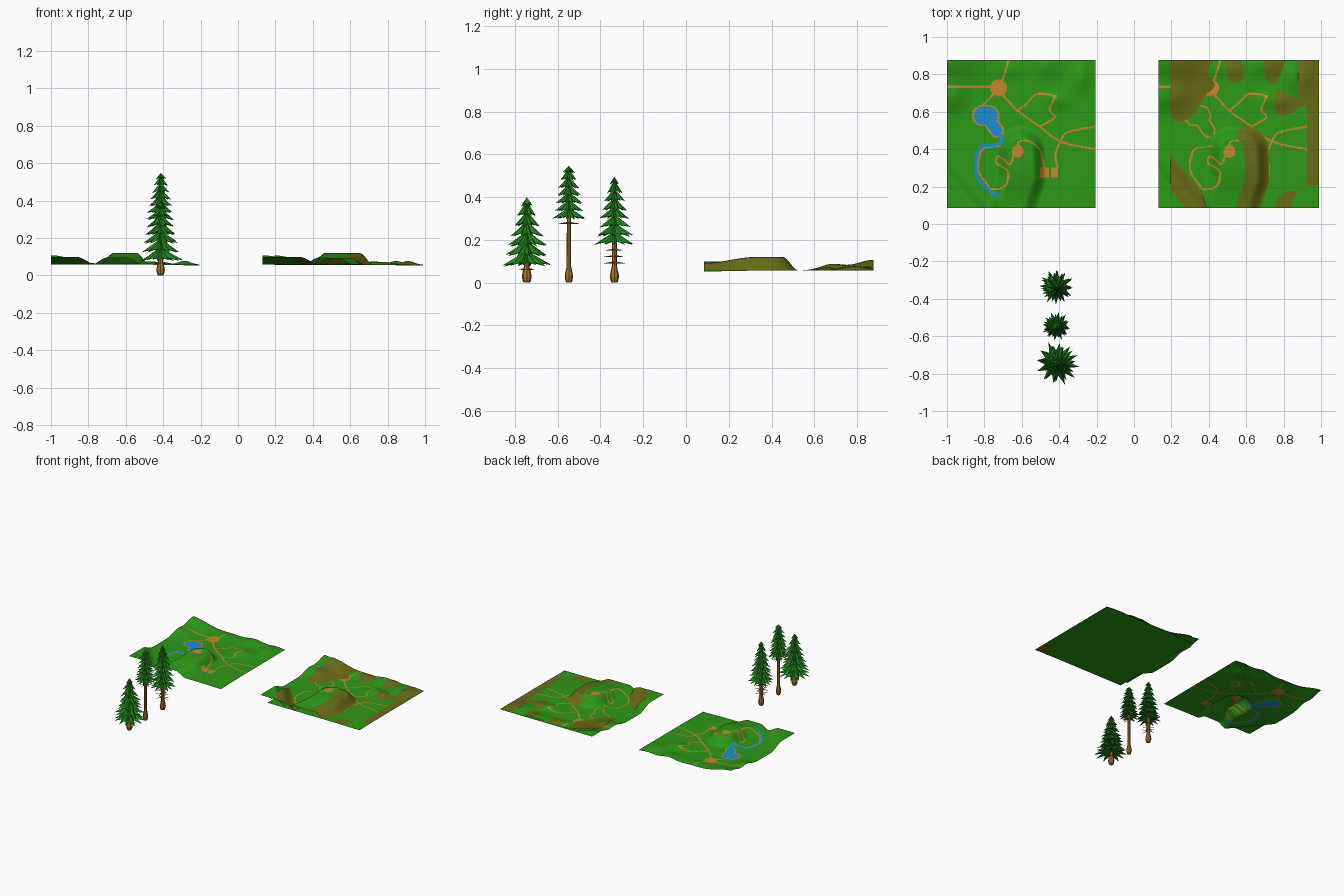
import bpy, bmesh, math, random
from mathutils import Matrix, Vector

if "Cube" in bpy.data.objects:
    bpy.data.objects.remove(bpy.data.objects["Cube"])

random.seed(4)
SPAN = 149.0            # map units along one side of the land
SIZE = 0.793            # side length of the land
X0, Y0 = -1.0, 0.085


def material(name, rgb):
    m = bpy.data.materials.new(name)
    m.diffuse_color = (*rgb, 1)
    m.use_nodes = True
    m.node_tree.nodes["Principled BSDF"].inputs["Base Color"].default_value = m.diffuse_color
    return m


GRASS = material("grass", (0.025, 0.32, 0.008))
DIRT = material("dirt", (0.6, 0.24, 0.025))
WATER = material("water", (0.01, 0.28, 0.65))
ROCK = material("olive_rock", (0.14, 0.15, 0.008))
NEEDLES = material("needles", (0.015, 0.22, 0.012))
BARK = material("bark", (0.38, 0.17, 0.03))


def add_object(name, bm, mats):
    me = bpy.data.meshes.new(name)
    bm.to_mesh(me)
    bm.free()
    for m in mats:
        me.materials.append(m)
    ob = bpy.data.objects.new(name, me)
    bpy.context.collection.objects.link(ob)
    return ob


# ---------- land height ----------
def smooth(t):
    t = max(0.0, min(1.0, t))
    return t * t * (3 - 2 * t)


def bump(a, b, ca, cb, ra, rb):
    return math.exp(-((a - ca) / ra) ** 2 - ((b - cb) / rb) ** 2)


def seg_dist(a, b, p, q):
    dx, dy = q[0] - p[0], q[1] - p[1]
    t = max(0, min(1, ((a - p[0]) * dx + (b - p[1]) * dy) / (dx * dx + dy * dy)))
    return math.hypot(a - p[0] - t * dx, b - p[1] - t * dy)


def height(a, b):
    d = min(seg_dist(a, b, (66, 4), (75, 30)), seg_dist(a, b, (75, 30), (74, 58)))
    z = 0.057
    z += 0.063 * (0.55 + 0.45 * smooth(b / 45)) * (1 - smooth((d - 11) / 14))   # hill
    z += 0.042 * smooth((1 - a / 46 - b / 56) / 0.45)                           # south-west bank
    z += 0.05 * bump(a, b, 0, 149, 30, 22) + 0.028 * bump(a, b, 4, 112, 14, 14)
    z += 0.018 * bump(a, b, 100, 144, 13, 12) + 0.02 * bump(a, b, 134, 132, 9, 16)
    z += 0.015 * bump(a, b, 110, 108, 12, 9) + 0.012 * bump(a, b, 62, 140, 14, 9)
    z -= 0.004 * bump(a, b, 149, 0, 30, 25)
    return z


# ---------- painted roads and water ----------
ROADS = [
    [(0, 122), (44, 122)],
    [(56, 129), (62, 149)],
    [(55, 115), (71, 98), (93, 82), (114, 67), (149, 59)],
    [(114, 67), (121, 76), (149, 82)],
    [(114, 67), (109, 54), (111, 41)],
    [(46, 114), (37, 104)],
    [(71, 98), (81, 106), (86, 112), (93, 115), (107, 112), (103, 99), (108, 91), (93, 82)],
    [(71, 64), (73, 67), (83, 67), (93, 59), (96, 49), (98, 39)],
    [(67, 53), (63, 44), (57, 49), (51, 52), (50, 45), (61, 37), (59, 23),
     (46, 19), (38, 27), (32, 37), (32, 49), (37, 60), (53, 62)],
]
POND_TOP = [(36, 93), (42, 93)]
POND_TAIL = [(43, 88), (50, 78)]
RIVER = [(52, 77), (55, 67), (46, 63), (34, 61), (29, 47), (31, 31), (41, 19), (51, 13)]


def spline(pts):
    # Catmull-Rom samples along a path
    p = [Vector(v) for v in [pts[0]] + pts + [pts[-1]]]
    for i in range(1, len(p) - 2):
        steps = max(2, int((p[i + 1] - p[i]).length * 2))
        for k in range(steps + 1):
            t = k / steps
            yield 0.5 * (2 * p[i] + (p[i + 1] - p[i - 1]) * t
                         + (2 * p[i - 1] - 5 * p[i] + 4 * p[i + 1] - p[i + 2]) * t * t
                         + (3 * p[i] - p[i - 1] - 3 * p[i + 1] + p[i + 2]) * t ** 3)


def paint_map(n):
    cell, grid = SPAN / n, {}

    def stroke(pts, r, kind):
        for c in spline(pts):
            for i in range(int((c.x - r) / cell) - 1, int((c.x + r) / cell) + 2):
                for j in range(int((c.y - r) / cell) - 1, int((c.y + r) / cell) + 2):
                    if math.hypot((i + .5) * cell - c.x, (j + .5) * cell - c.y) <= r:
                        grid[i, j] = kind

    for path in ROADS:
        stroke(path, 0.95, 1)
    for spot, r in (((52, 121), 8.5), ((71, 57), 6.2), ((108, 112), 2)):
        stroke([spot, spot], r, 1)
    for x1, x2 in ((94, 103.5), (105, 112)):          # two square lots
        for i in range(int(x1 / cell), int(x2 / cell)):
            for j in range(int(31 / cell), int(41 / cell)):
                grid[i, j] = 1
    for extra, kind in ((1.8, 1), (0, 2)):            # shore, then water
        stroke(POND_TOP, 9 + extra, kind)
        stroke(POND_TAIL, 5.5 + extra, kind)
    stroke(RIVER, 1.7, 2)
    return grid


def land(name, n, mats, paint):
    bm = bmesh.new()
    c = SPAN / n
    v = [[bm.verts.new((X0 + i / n * SIZE, Y0 + j / n * SIZE, height(i * c, j * c)))
          for j in range(n + 1)] for i in range(n + 1)]
    for i in range(n):
        for j in range(n):
            f = bm.faces.new((v[i][j], v[i + 1][j], v[i + 1][j + 1], v[i][j + 1]))
            f.material_index = paint.get((i, j), 0)
            f.smooth = True
    return add_object(name, bm, mats)


N = 190
land_left = land("land", N, [GRASS, DIRT, WATER], paint_map(N))
# right-hand land: copy without water, an olive under-layer shifted sideways, a flat base
land_right = land("land_copy", N, [GRASS, DIRT, GRASS],
                  {k: t for k, t in paint_map(N).items()})
land_right.location.x = 1.132
rock = land("rock_layer", 90, [ROCK], {})
rock.location = (1.195, 0, -0.0008)
bm = bmesh.new()
base_m = Matrix.Translation((X0 + 1.195 + SIZE / 2, Y0 + SIZE / 2, 0.0545)) @ Matrix.Scale(SIZE / 2, 4)
bmesh.ops.create_grid(bm, x_segments=1, y_segments=1, size=1, matrix=base_m)
add_object("base_plane", bm, [GRASS])


# ---------- conifers ----------
def trunk(name, loc, r, top, twig_levels, twig_len):
    bm = bmesh.new()
    prof = [(0.75, 0), (1.0, 0.012), (1.15, 0.03), (0.95, 0.05), (0.65, 0.075), (0.55, top * 0.6), (0.1, top)]
    rings = [[bm.verts.new((r * k * math.cos(a * math.pi / 4), r * k * math.sin(a * math.pi / 4), z))
              for a in range(8)] for k, z in prof]
    for lo, hi in zip(rings, rings[1:]):
        for a in range(8):
            bm.faces.new((lo[a], lo[(a + 1) % 8], hi[(a + 1) % 8], hi[a]))
    bm.faces.new(rings[0][::-1])
    bm.faces.new(rings[-1])
    # bare dead twigs
    for z in twig_levels:
        turn = random.random() * 6
        for k in range(6):
            length = twig_len * random.uniform(0.7, 1)
            m = (Matrix.Translation((0, 0, z)) @ Matrix.Rotation(turn + k * math.pi / 3, 4, 'Z')
                 @ Matrix.Rotation(math.radians(95), 4, 'Y') @ Matrix.Translation((0, 0, length / 2)))
            bmesh.ops.create_cone(bm, segments=4, radius1=0.005, radius2=0.001, depth=length,
                                  cap_ends=True, matrix=m)
    add_object(name, bm, [BARK]).location = loc


def foliage(name, loc, low, top, radius, tiers, power):
    bm = bmesh.new()
    step = (top - low) / tiers
    for k in range(tiers):
        t = (k + 1) / tiers                        # 0 top .. 1 bottom
        r, z = radius * t ** power, top - step * (k + 1)
        h = step * 1.6 if k else step
        n = 7 + round(5 * t)
        turn = random.random() * 6
        apex = bm.verts.new((0, 0, z + h))
        under = bm.verts.new((0, 0, z + h * 0.35))
        ring = []
        for s in range(2 * n):
            tip = s % 2 == 0
            rr = r * (random.uniform(0.85, 1.0) if tip else 0.5)
            zz = z + (random.uniform(0, 0.2) * step if tip else 0.42 * step)
            a = turn + s * math.pi / n
            ring.append(bm.verts.new((rr * math.cos(a), rr * math.sin(a), zz)))
        for s in range(2 * n):
            p, q = ring[s], ring[(s + 1) % (2 * n)]
            bm.faces.new((apex, p, q))
            bm.faces.new((under, q, p))
    add_object(name, bm, [NEEDLES]).location = loc


TX = -0.414
# label, y, trunk radius, foliage bottom, top, radius, tiers, taper power, twig levels
for label, y, r, low, top, rad, tiers, power, twigs in (
        ("short", -0.745, 0.020, 0.075, 0.40, 0.125, 7, 0.75, (0.065,)),
        ("tall", -0.548, 0.017, 0.295, 0.547, 0.082, 7, 0.5, (0.28,)),
        ("middle", -0.335, 0.019, 0.175, 0.497, 0.098, 8, 0.65, (0.095, 0.125, 0.155))):
    trunk(label + "_tree_trunk", (TX, y, 0), r, top - 0.04, twigs, 0.052)
    foliage(label + "_tree_needles", (TX, y, 0), low, top, rad, tiers, power)
